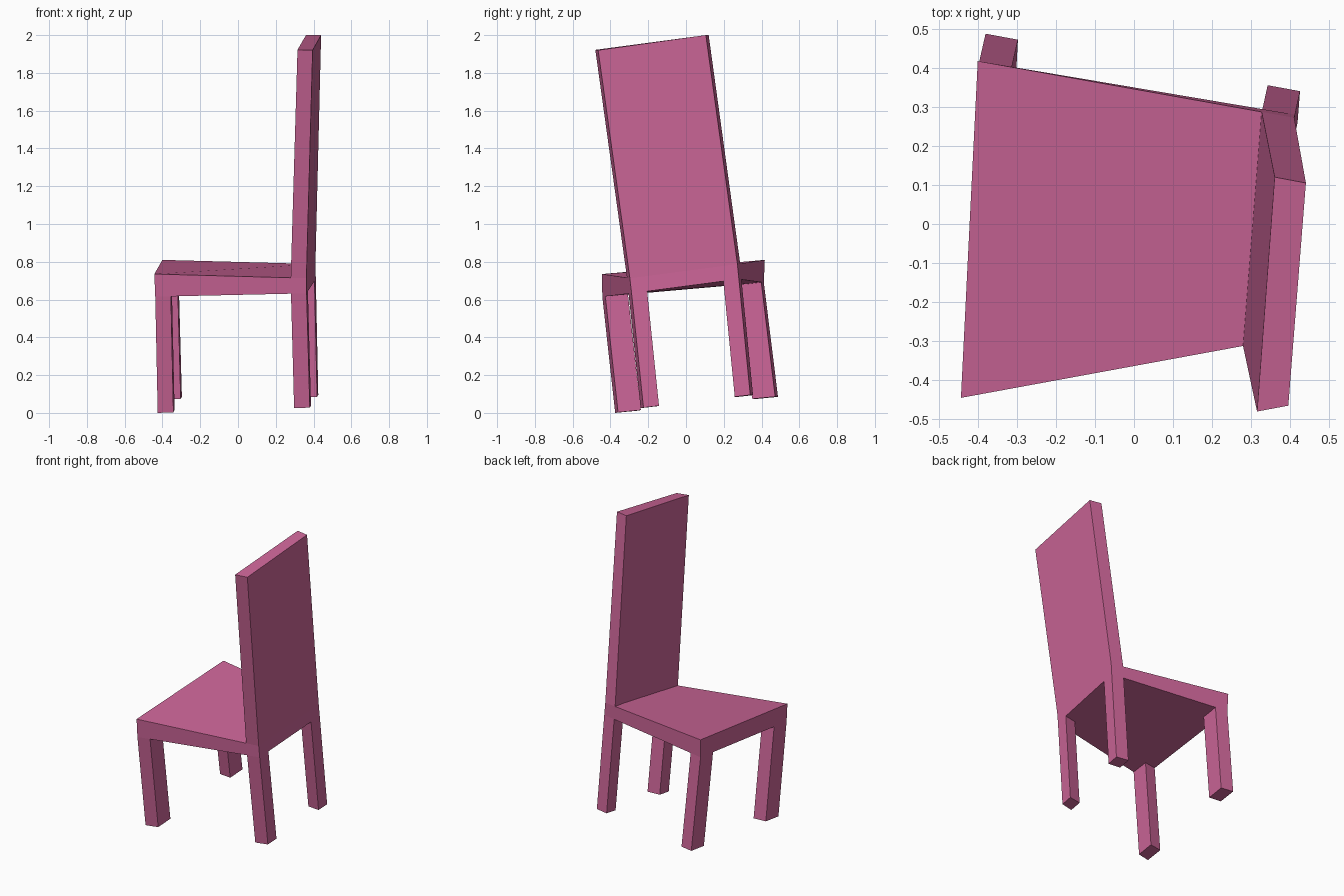
import bpy, bmesh
from mathutils import Vector

if "Cube" in bpy.data.objects:
    bpy.data.objects.remove(bpy.data.objects["Cube"])

pink = bpy.data.materials.new("rose_pink")
pink.use_nodes = True
COLOUR = (0.60, 0.13, 0.31, 1)
pink.diffuse_color = COLOUR
pink.node_tree.nodes["Principled BSDF"].inputs["Base Color"].default_value = COLOUR


def layer(*corners):
    """Four corners: front/right, front/left, back/right, back/left of a tilted level."""
    a, b, c, d = (Vector(p) for p in corners)
    return lambda s, t: a.lerp(c, s).lerp(b.lerp(d, s), t)


# Tilted levels of the chair: s runs along x, t along y
seat_top = layer((-.443, -.445, .735), (-.40, .417, .81), (.362, -.297, .713), (.41, .272, .788))
seat_bottom = layer((-.438, -.443, .615), (-.397, .412, .69), (.363, -.288, .633), (.412, .28, .708))
feet = layer((-.425, -.375, .0), (-.38, .487, .085), (.38, -.225, .028), (.425, .34, .095))
back_top = layer((.315, -.48, 1.922), (.36, .12, 2.0), (.395, -.465, 1.92), (.44, .105, 2.0))


def block(name, lower, upper, lower_span, upper_span):
    """Six-sided block between two levels, each span being (s0, s1, t0, t1)."""
    bm = bmesh.new()

    def ring(level, span):
        s0, s1, t0, t1 = span
        return [bm.verts.new(level(s, t)) for s, t in ((s0, t0), (s1, t0), (s1, t1), (s0, t1))]

    low, high = ring(lower, lower_span), ring(upper, upper_span)
    bm.faces.new(low[::-1])
    bm.faces.new(high)
    for i in range(4):
        j = (i + 1) % 4
        bm.faces.new((low[i], low[j], high[j], high[i]))
    bmesh.ops.recalc_face_normals(bm, faces=bm.faces)
    mesh = bpy.data.meshes.new(name)
    bm.to_mesh(mesh)
    bm.free()
    mesh.materials.append(pink)
    bpy.context.collection.objects.link(bpy.data.objects.new(name, mesh))


FULL = (0, 1, 0, 1)
LEG_S, LEG_T = 0.103, 0.145

# Seat and tall backrest
block("seat", seat_bottom, seat_top, FULL, FULL)
block("backrest", seat_top, back_top, (1 - LEG_S, 1, 0, 1), FULL)

# Legs at the four seat corners
for s_name, s in (("seat_edge", 0), ("backrest", 1 - LEG_S)):
    for t_name, t in (("front", 0), ("rear", 1 - LEG_T)):
        span = (s, s + LEG_S, t, t + LEG_T)
        block(f"{s_name}_{t_name}_leg", feet, seat_bottom, span, span)
